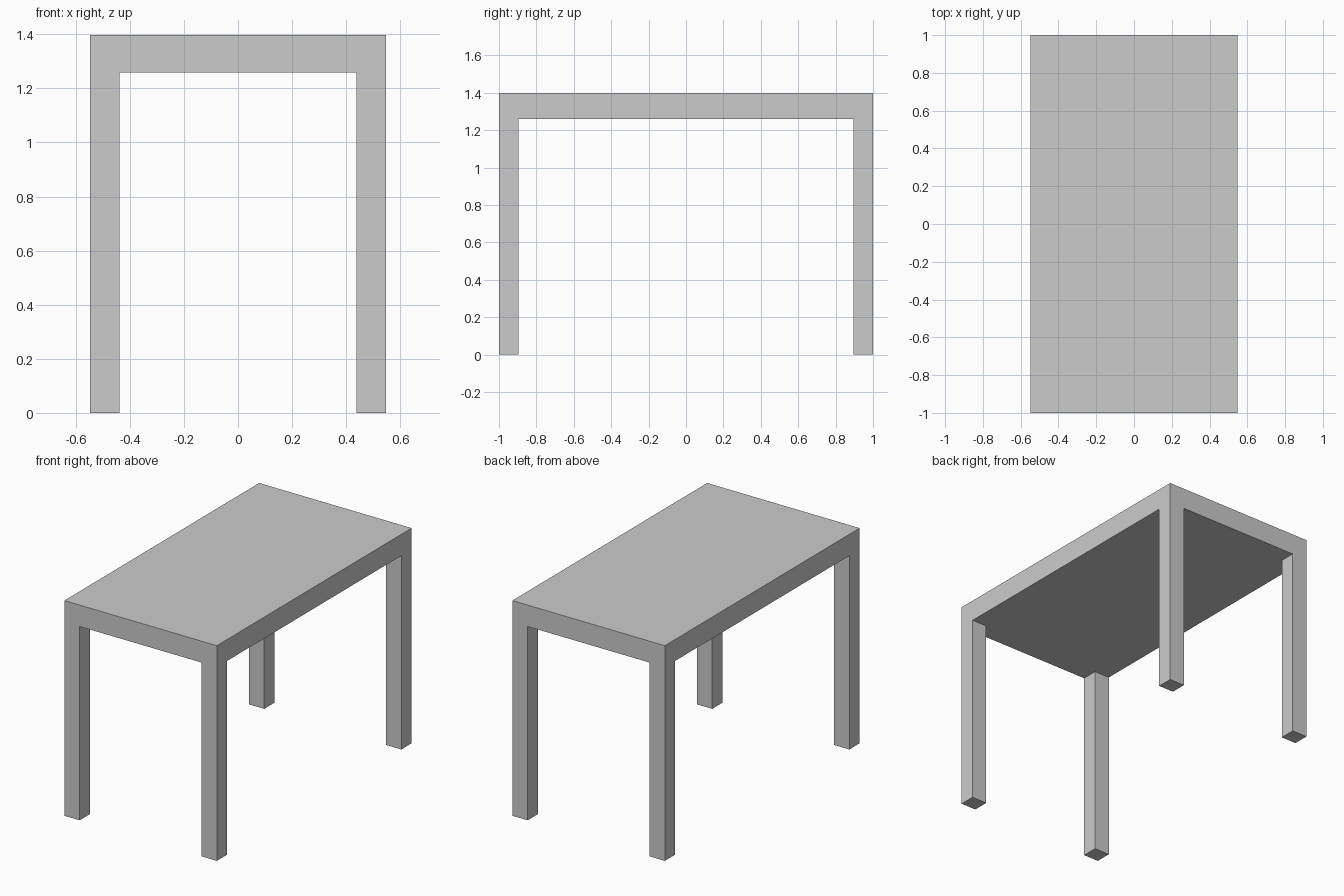
import bpy, bmesh
from mathutils import Matrix, Vector

if "Cube" in bpy.data.objects:
    bpy.data.objects.remove(bpy.data.objects["Cube"])

HALF_X, HALF_Y = 0.548, 1.0      # half width and half length of the top
UNDER, TOP = 1.259, 1.398        # underside and upper surface heights
LEG_X, LEG_Y = 0.11, 0.105       # leg cross-section

bm = bmesh.new()

# Tabletop slab
size = Matrix.Diagonal((2 * HALF_X, 2 * HALF_Y, TOP - UNDER, 1))
bmesh.ops.create_cube(bm, size=1, matrix=Matrix.Translation((0, 0, (TOP + UNDER) / 2)) @ size)

# Loop cuts that mark out the leg corners
for axis, inner in ((0, HALF_X - LEG_X), (1, HALF_Y - LEG_Y)):
    for side in (-1, 1):
        co, no = Vector(), Vector()
        co[axis], no[axis] = side * inner, 1
        bmesh.ops.bisect_plane(bm, geom=bm.verts[:] + bm.edges[:] + bm.faces[:],
                               plane_co=co, plane_no=no)

# Legs: extrude the four corner faces of the underside to the floor
bm.normal_update()
corners = []
for f in bm.faces:
    c = f.calc_center_median()
    if f.normal.z < -0.9 and abs(c.x) > HALF_X - LEG_X and abs(c.y) > HALF_Y - LEG_Y:
        corners.append(f)
feet = bmesh.ops.extrude_discrete_faces(bm, faces=corners)["faces"]
for v in {v for f in feet for v in f.verts}:
    v.co.z = 0

bmesh.ops.recalc_face_normals(bm, faces=bm.faces[:])
mesh = bpy.data.meshes.new("table")
bm.to_mesh(mesh)
bm.free()
bpy.context.collection.objects.link(bpy.data.objects.new("table", mesh))
